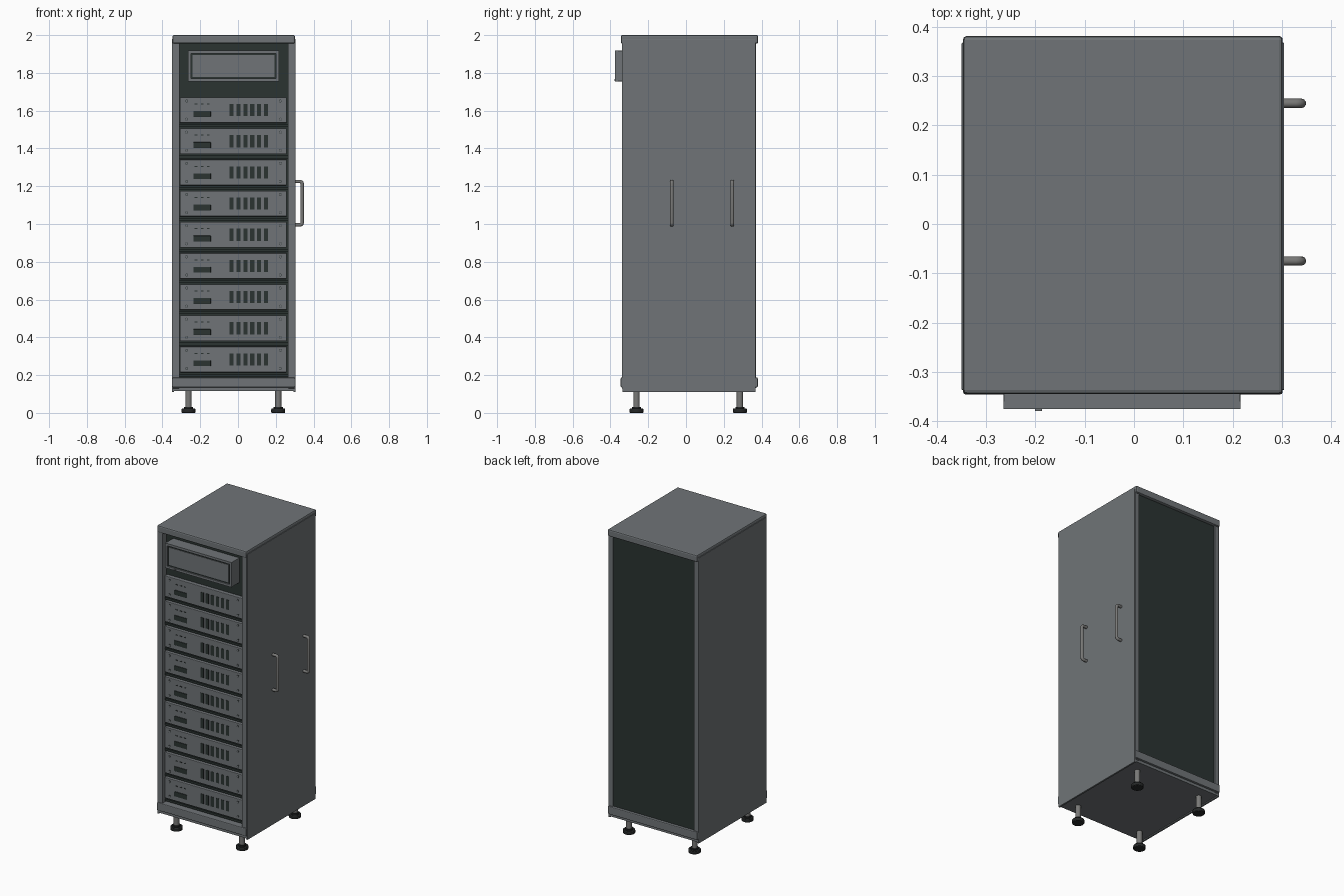
import bpy, math

if "Cube" in bpy.data.objects:
    bpy.data.objects.remove(bpy.data.objects["Cube"])

CX = -0.0225  # cabinet centre in x (side handles shift it off zero)


def mat(name, col):
    m = bpy.data.materials.new(name)
    m.diffuse_color = (*col, 1)
    m.use_nodes = True
    m.node_tree.nodes["Principled BSDF"].inputs["Base Color"].default_value = m.diffuse_color
    return m


GREY = mat("steel grey", (0.16, 0.175, 0.185))
DARK = mat("dark interior", (0.024, 0.033, 0.031))
BLACK = mat("black rubber", (0.018, 0.02, 0.02))
METAL = mat("bare metal", (0.19, 0.19, 0.185))


def finish(o, name, m, bevel=0, seg=2):
    o.name = name
    o.data.materials.append(m)
    if bevel:
        b = o.modifiers.new("bevel", "BEVEL")
        b.width, b.segments, b.limit_method = bevel, seg, 'ANGLE'
    return o


def box(name, x0, x1, y0, y1, z0, z1, m, bevel=0):
    bpy.ops.mesh.primitive_cube_add(size=1, location=((x0+x1)/2, (y0+y1)/2, (z0+z1)/2))
    o = bpy.context.object
    o.scale = (x1-x0, y1-y0, z1-z0)
    bpy.ops.object.transform_apply(location=False, rotation=False, scale=True)
    return finish(o, name, m, bevel)


def cyl(name, loc, r, h, m, axis='z', n=24, bevel=0):
    rot = {'z': (0, 0, 0), 'y': (math.pi/2, 0, 0)}[axis]
    bpy.ops.mesh.primitive_cylinder_add(vertices=n, radius=r, depth=h, location=loc, rotation=rot)
    o = bpy.context.object
    bpy.ops.object.shade_smooth_by_angle(angle=math.radians(40))
    return finish(o, name, m, bevel)


def frame(name, x0, x1, z0, z1, t, y0, y1, m):
    # rectangular ring facing the front
    box(name + "_left", x0, x0+t, y0, y1, z0, z1, m)
    box(name + "_right", x1-t, x1, y0, y1, z0, z1, m)
    box(name + "_top", x0+t, x1-t, y0, y1, z1-t, z1, m)
    box(name + "_bottom", x0+t, x1-t, y0, y1, z0, z0+t, m)


# cabinet shell
L, R = CX - 0.3275, CX + 0.3275
box("top_cap", L+0.003, R-0.003, -0.345, 0.382, 1.955, 2.0, GREY, 0.008)
box("left_side_panel", L, L+0.012, -0.337, 0.368, 0.11, 1.98, GREY, 0.002)
box("right_side_panel", R-0.012, R, -0.337, 0.368, 0.11, 1.98, GREY, 0.002)
for s, px in (("left", L+0.005), ("right", R-0.04)):
    box(f"front_{s}_post", px, px+0.035, -0.34, -0.28, 0.13, 1.96, GREY, 0.003)
for s, px in (("left", L+0.005), ("right", R-0.035)):
    box(f"back_{s}_post", px, px+0.03, 0.33, 0.37, 0.13, 1.96, GREY, 0.003)
box("front_bottom_rail", L+0.003, R-0.003, -0.346, -0.28, 0.135, 0.187, GREY, 0.005)
box("back_bottom_rail", L+0.003, R-0.003, 0.32, 0.38, 0.135, 0.187, GREY, 0.005)
box("base_plate", L+0.01, R-0.01, -0.335, 0.366, 0.117, 0.14, GREY)
box("interior_core", L+0.012, R-0.012, -0.295, 0.34, 0.14, 1.957, DARK)
box("back_panel", L+0.03, R-0.03, 0.335, 0.362, 0.187, 1.957, DARK)

# nine rack servers, each on a dark shelf
SX0, SX1 = -0.308, 0.258
for i in range(9):
    z = 0.283 + 0.165 * i
    n = f"server_{i+1}"
    yf = -0.32
    box(n + "_shelf", L+0.03, R-0.03, -0.312, -0.28, z-0.09, z-0.076, DARK)
    box(n + "_panel", SX0, SX1, yf, -0.28, z-0.068, z+0.068, GREY, 0.004)
    for k in range(6):
        x = -0.034 + 0.0365 * k
        box(f"{n}_vent_{k+1}", x-0.011, x+0.011, yf-0.002, yf+0.004, z-0.032, z+0.032, DARK)
    box(n + "_display", -0.236, -0.144, yf-0.004, yf+0.004, z-0.036, z-0.005, DARK, 0.002)
    for k in range(3):
        x = -0.222 + 0.032 * k
        box(f"{n}_light_{k+1}", x-0.007, x+0.007, yf-0.002, yf+0.003, z+0.030, z+0.035, DARK)
    for sx in (-0.272, 0.224):
        for sz in (-0.048, 0.048):
            cyl(n + "_screw_rim", (sx, yf, z+sz), 0.008, 0.004, DARK, 'y', 12)
            cyl(n + "_screw", (sx, yf-0.001, z+sz), 0.006, 0.006, GREY, 'y', 12)

# monitor near the top
MX0, MX1, MZ0, MZ1 = -0.265, 0.216, 1.755, 1.918
box("monitor_casing", MX0, MX1, -0.366, -0.28, MZ0, MZ1, GREY, 0.003)
frame("monitor_bezel", MX0, MX1, MZ0, MZ1, 0.015, -0.376, -0.36, GREY)
box("monitor_screen_border", MX0+0.014, MX1-0.014, -0.368, -0.362, MZ0+0.014, MZ1-0.014, DARK)
box("monitor_screen", MX0+0.024, MX1-0.024, -0.371, -0.362, MZ0+0.024, MZ1-0.024, GREY)
box("monitor_button", -0.201, -0.187, -0.38, -0.37, MZ0+0.005, MZ0+0.010, GREY)

# levelling feet
for fx in (-0.262, 0.213):
    for fy in (-0.262, 0.285):
        cyl("foot_stem", (fx, fy, 0.075), 0.017, 0.11, METAL)
        cyl("foot_collar", (fx, fy, 0.026), 0.024, 0.012, BLACK)
        cyl("foot_pad", (fx, fy, 0.0115), 0.037, 0.023, BLACK, bevel=0.004)

# two pull handles on the right side, bent rod
for hy in (-0.075, 0.245):
    c = bpy.data.curves.new("side_handle", 'CURVE')
    c.dimensions = '3D'
    c.bevel_depth, c.bevel_resolution = 0.0095, 3
    sp = c.splines.new('POLY')
    xo, rr, z0, z1 = 0.34, 0.012, 0.995, 1.225
    pts = [(R-0.005, z0)]
    for cz, a0 in ((z0+rr, -90), (z1-rr, 0)):
        for k in range(5):
            a = math.radians(a0 + 22.5*k)
            pts.append((xo-rr+rr*math.cos(a), cz+rr*math.sin(a)))
    pts.append((R-0.005, z1))
    sp.points.add(len(pts)-1)
    for p, (x, z) in zip(sp.points, pts):
        p.co = (x, hy, z, 1)
    o = bpy.data.objects.new("side_handle", c)
    bpy.context.collection.objects.link(o)
    bpy.ops.object.select_all(action='DESELECT')
    o.select_set(True)
    bpy.context.view_layer.objects.active = o
    bpy.ops.object.convert(target='MESH')
    o = bpy.context.object
    bpy.ops.object.shade_smooth_by_angle(angle=math.radians(50))
    finish(o, "side_handle", METAL)
